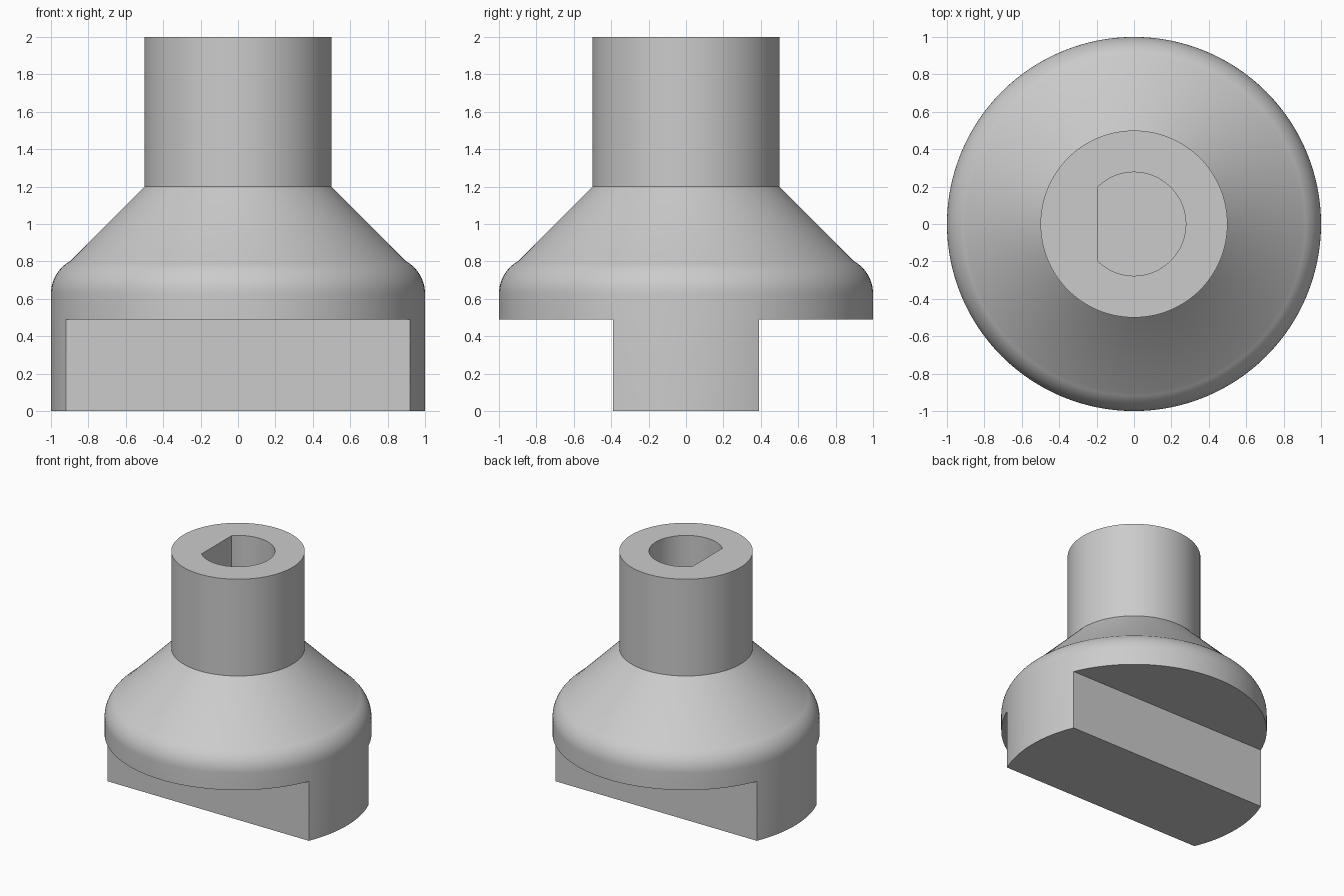
import bpy, bmesh, math

cube = bpy.data.objects.get("Cube")
if cube:
    bpy.data.objects.remove(cube, do_unlink=True)

SEGMENTS = 128

grey = bpy.data.materials.new("plain_grey")
grey.use_nodes = True
colour = (0.6, 0.6, 0.6, 1)
grey.diffuse_color = colour
grey.node_tree.nodes["Principled BSDF"].inputs["Base Color"].default_value = colour


def loft(name, rings):
    """Closed solid through a stack of matching rings, capped at both ends."""
    bm = bmesh.new()
    loops = [[bm.verts.new(p) for p in ring] for ring in rings]
    count = len(loops[0])
    for low, high in zip(loops, loops[1:]):
        for i in range(count):
            j = (i + 1) % count
            bm.faces.new((low[i], low[j], high[j], high[i]))
    bm.faces.new(loops[0][::-1])
    bm.faces.new(loops[-1])
    bmesh.ops.recalc_face_normals(bm, faces=bm.faces)
    mesh = bpy.data.meshes.new(name)
    bm.to_mesh(mesh)
    bm.free()
    mesh.materials.append(grey)
    obj = bpy.data.objects.new(name, mesh)
    bpy.context.collection.objects.link(obj)
    return obj


def circle(radius, z):
    steps = [math.tau * i / SEGMENTS for i in range(SEGMENTS)]
    return [(radius * math.cos(a), radius * math.sin(a), z) for a in steps]


def prism(name, outline, bottom, top):
    return loft(name, [[(x, y, z) for x, y in outline] for z in (bottom, top)])


# Turned body: straight rim, rounded shoulder, cone and neck
shoulder = [math.radians(60) * i / 10 for i in range(11)]
profile = [(1, 0)]
profile += [(0.8 + 0.2 * math.cos(a), 0.627 + 0.2 * math.sin(a)) for a in shoulder]
profile += [(0.5, 1.2), (0.5, 2)]
body = loft("coupling_body", [circle(r, z) for r, z in profile])

# Side cutters leave a flat drive tang under the rim
cutters = []
for side, label in ((-1, "front"), (1, "back")):
    near, far = side * 0.39, side * 1.2
    outline = [(-1.2, near), (1.2, near), (1.2, far), (-1.2, far)]
    cutters.append(prism(label + "_tang_cutter", outline, -0.2, 0.49))

# D-shaped shaft bore with its flat on the right
bore_radius, flat = 0.277, 0.195
limit = math.acos(-flat / bore_radius)
angles = [limit * (2 * i / 72 - 1) for i in range(73)]
outline = [(bore_radius * math.cos(a), bore_radius * math.sin(a)) for a in angles]
cutters.append(prism("bore_cutter", outline, 1.0, 2.2))

# Cut the body, then discard the cutters
bpy.ops.object.select_all(action="DESELECT")
body.select_set(True)
bpy.context.view_layer.objects.active = body
for cutter in cutters:
    cutter.hide_render = True
    cut = body.modifiers.new(cutter.name, "BOOLEAN")
    cut.operation = "DIFFERENCE"
    cut.solver = "EXACT"
    cut.object = cutter
    bpy.ops.object.modifier_apply(modifier=cut.name)
    bpy.data.objects.remove(cutter, do_unlink=True)

bpy.ops.object.shade_smooth_by_angle(angle=math.radians(30))
